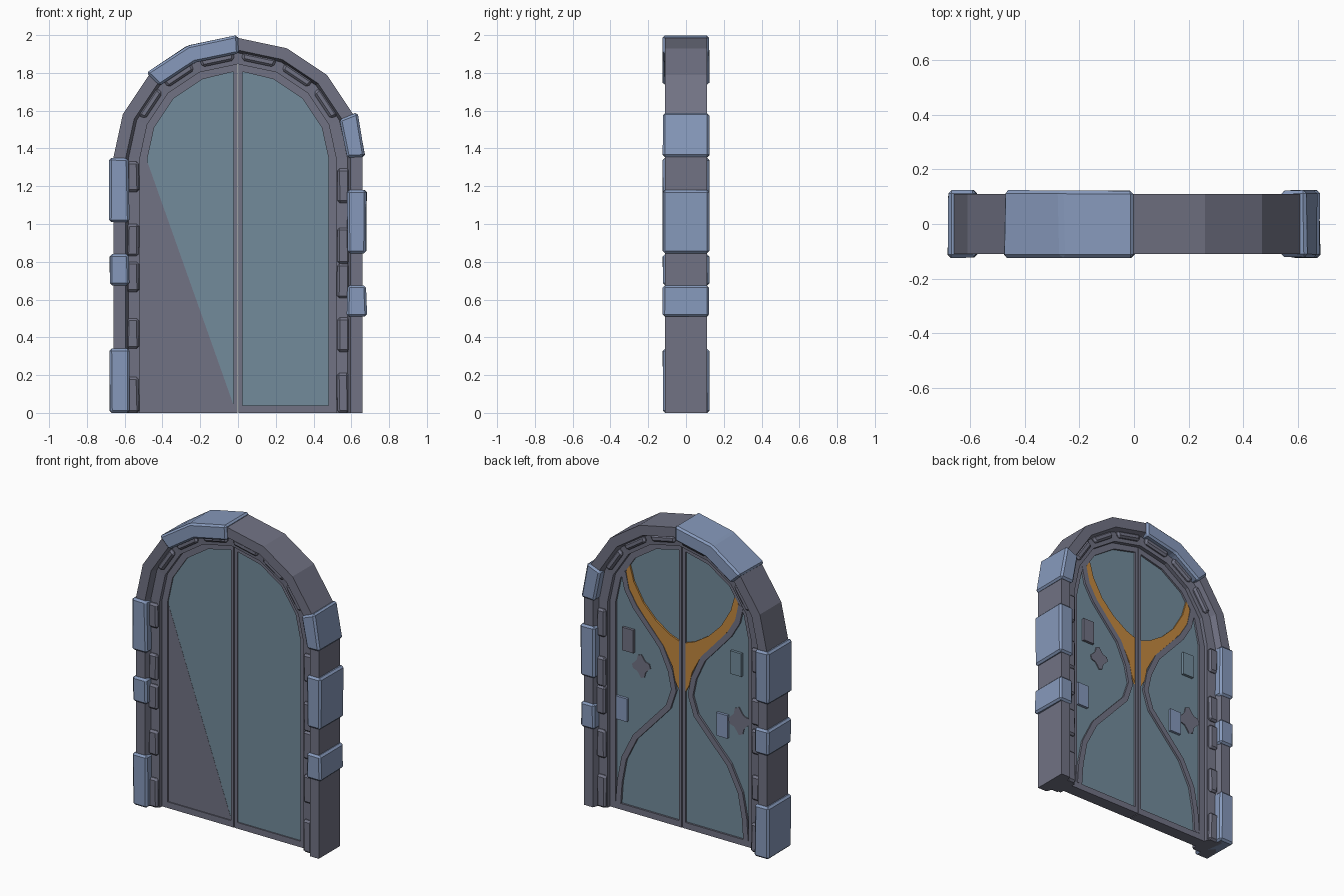
import bpy, bmesh, math, random
from mathutils import Vector

if "Cube" in bpy.data.objects:
    bpy.data.objects.remove(bpy.data.objects["Cube"])

random.seed(4)


def material(name, rgb):
    m = bpy.data.materials.new(name)
    m.diffuse_color = (*rgb, 1)
    m.use_nodes = True
    m.node_tree.nodes["Principled BSDF"].inputs["Base Color"].default_value = m.diffuse_color
    return m


BLUE = material("blue_stone", (0.24, 0.32, 0.50))
GREY = material("grey_stone", (0.165, 0.17, 0.23))
TEAL = material("teal_panel", (0.17, 0.26, 0.33))
GOLD = material("orange_inlay", (0.55, 0.25, 0.05))

# Right half of the outer arch outline (x, z)
ARCH = [(.66, 0), (.66, 1.35), (.61, 1.58), (.47, 1.79), (.26, 1.93), (0, 1.985)]
SPRING = 1.33


def inset(p, d):
    f = 1 - d / .66
    return (p[0] * f, p[1] if p[1] < SPRING else SPRING + (p[1] - SPRING) * f)


def finish(bm, name, mat):
    bmesh.ops.recalc_face_normals(bm, faces=bm.faces)
    me = bpy.data.meshes.new(name)
    bm.to_mesh(me)
    bm.free()
    me.materials.append(mat)
    ob = bpy.data.objects.new(name, me)
    bpy.context.collection.objects.link(ob)
    return ob


def prism(name, pts, y0, y1, mat, bevel=0, jitter=0):
    """Extrude an x-z outline from y0 to y1, with optional chamfer and hand-cut wobble."""
    bm = bmesh.new()
    a, b = [[bm.verts.new((x, y, z)) for x, z in pts] for y in (y0, y1)]
    bm.faces.new(a)
    bm.faces.new(b)
    for i in range(len(pts)):
        j = (i + 1) % len(pts)
        bm.faces.new((a[i], a[j], b[j], b[i]))
    if jitter:
        for v in bm.verts:
            v.co.x += random.uniform(-jitter, jitter)
            v.co.y -= math.copysign(random.uniform(0, jitter), v.co.y)
    bmesh.ops.recalc_face_normals(bm, faces=bm.faces)
    if bevel:
        bmesh.ops.bevel(bm, geom=bm.edges[:], offset=bevel, segments=1, affect='EDGES')
    return finish(bm, name, mat)


def loft(name, loops, mat, ring=False):
    """Join equal closed loops of 3D points; ring closes the last to the first, else caps."""
    bm = bmesh.new()
    vs = [[bm.verts.new(p) for p in lp] for lp in loops]
    n = len(vs[0])
    for k in range(len(vs) if ring else len(vs) - 1):
        a, b = vs[k], vs[(k + 1) % len(vs)]
        for i in range(n):
            j = (i + 1) % n
            bm.faces.new((a[i], a[j], b[j], b[i]))
    if not ring:
        bm.faces.new(vs[0])
        bm.faces.new(vs[-1])
    return finish(bm, name, mat)


def band(path, d0, d1):
    return [inset(p, d0) for p in path] + [inset(p, d1) for p in reversed(path)]


# Stepped stone frame swept along the arch
full = ARCH + [(-x, z) for x, z in reversed(ARCH[:-1])]
section = [(0, -.11), (.065, -.11), (.08, -.07), (.14, -.065),
           (.14, .065), (.08, .07), (.065, .11), (0, .11)]
loops = []
for p in full:
    loops.append([(inset(p, d)[0], y, inset(p, d)[1]) for d, y in section])
loft("arch_frame", loops, GREY)

# Raised blue stones clasping the frame
stones = [
    [(-.66, 1.01), (-.66, 1.35)],
    [(-.66, .675), (-.66, .84)],
    [(-.66, 0), (-.66, .34)],
    [(.66, .845), (.66, 1.18)],
    [(.66, .51), (.66, .675)],
    [(.66, 1.355), (.615, 1.585)],
    [(-.47, 1.79), (-.26, 1.93), (0, 1.985)],
]
for path in stones:
    arch = path[-1][1] > 1.4
    prism("blue_stone", band(path, -.016 if arch else -.021, .083), -.125, .125,
          BLUE, bevel=.012, jitter=.004)

# Grey blocks lining the inner step
spans = [(0, .19), (.34, .5), (.64, .8), (.83, 1.0), (1.17, 1.33)]
for s in (1, -1):
    for z0, z1 in spans:
        if s > 0:
            z0, z1 = z0 * .95, z1 * .95 + .03
        prism("inner_block", band([(s * .66, z0), (s * .66, z1)], .07, .135),
              -.088, .088, GREY, bevel=.012, jitter=.003)
    for i in (2, 3, 4):
        a, b = Vector(ARCH[i]), Vector(ARCH[i + 1])
        seg = [a.lerp(b, .12), a.lerp(b, .9)]
        prism("inner_arch_block", band([(s * p.x, p.y) for p in seg], .07, .115),
              -.088, .088, GREY, bevel=.012)

# Door details on the back: S-curve rail and inlay outlines (right half)
RAIL = [(.425, 1.56), (.40, 1.45), (.34, 1.35), (.25, 1.25), (.15, 1.14), (.085, 1.0),
        (.06, .88), (.10, .76), (.22, .63), (.34, .50), (.42, .34), (.45, .18), (.46, .04)]
INLAY = [(.39, 1.65), (.35, 1.51), (.28, 1.39), (.19, 1.30), (.09, 1.235), (.022, 1.21),
         (.022, .89), (.05, .94), (.07, 1.03), (.135, 1.15), (.24, 1.26), (.33, 1.37),
         (.385, 1.46), (.405, 1.56)]


def ribbon(path, w):
    left, right = [], []
    for i, p in enumerate(path):
        t = Vector(path[min(i + 1, len(path) - 1)]) - Vector(path[max(i - 1, 0)])
        n = Vector((-t.y, t.x)).normalized() * w
        left.append((p[0] + n.x, p[1] + n.y))
        right.append((p[0] - n.x, p[1] - n.y))
    return left + right[::-1]


# Two door leaves: border, panel, rail, inlay
for s in (1, -1):
    outer = [(.003, 0)] + [inset(p, .138) for p in ARCH]
    inner = [(.023, .04)] + [inset(p, .18) for p in ARCH]
    inner[1] = (inner[1][0], .04)
    outer[-1] = (.003, outer[-1][1])
    inner[-1] = (.023, inner[-1][1])

    def flip(pts):
        return [(s * x, z) for x, z in pts]

    corners = [(outer, -.04), (outer, .04), (inner, .04), (inner, -.04)]
    loft("door_border", [[(x, y, z) for x, z in flip(lp)] for lp, y in corners], GREY, ring=True)
    prism("door_panel", flip(inner), -.032, .028, TEAL)
    prism("door_rail", flip(ribbon(RAIL, .018)), .02, .042, GREY)
    prism("door_inlay", flip(INLAY), .02, .039, GOLD)

# Grey triangular facing on the front of the left leaf
prism("front_facing", [(-.48, .04), (-.023, .04), (-.48, SPRING)], -.033, -.03, GREY)

# Small plates and lobed patches on the back of the door
for x, z, m in [(.39, 1.12, GREY), (.435, .66, BLUE), (-.39, 1.175, TEAL), (-.29, .745, BLUE)]:
    prism("small_plate", [(x - .04, z - .075), (x + .04, z - .075),
                          (x + .04, z + .075), (x - .04, z + .075)], .02, .045, m)
for x, z, r in [(.30, .97, .055), (-.405, .80, .065)]:
    pts = []
    for k in range(16):
        a = math.tau * k / 16
        q = r * (1 + .25 * math.cos(4 * a + .6))
        pts.append((x + q * math.cos(a), z + q * 1.15 * math.sin(a)))
    prism("lobed_patch", pts, .02, .034, GREY)
